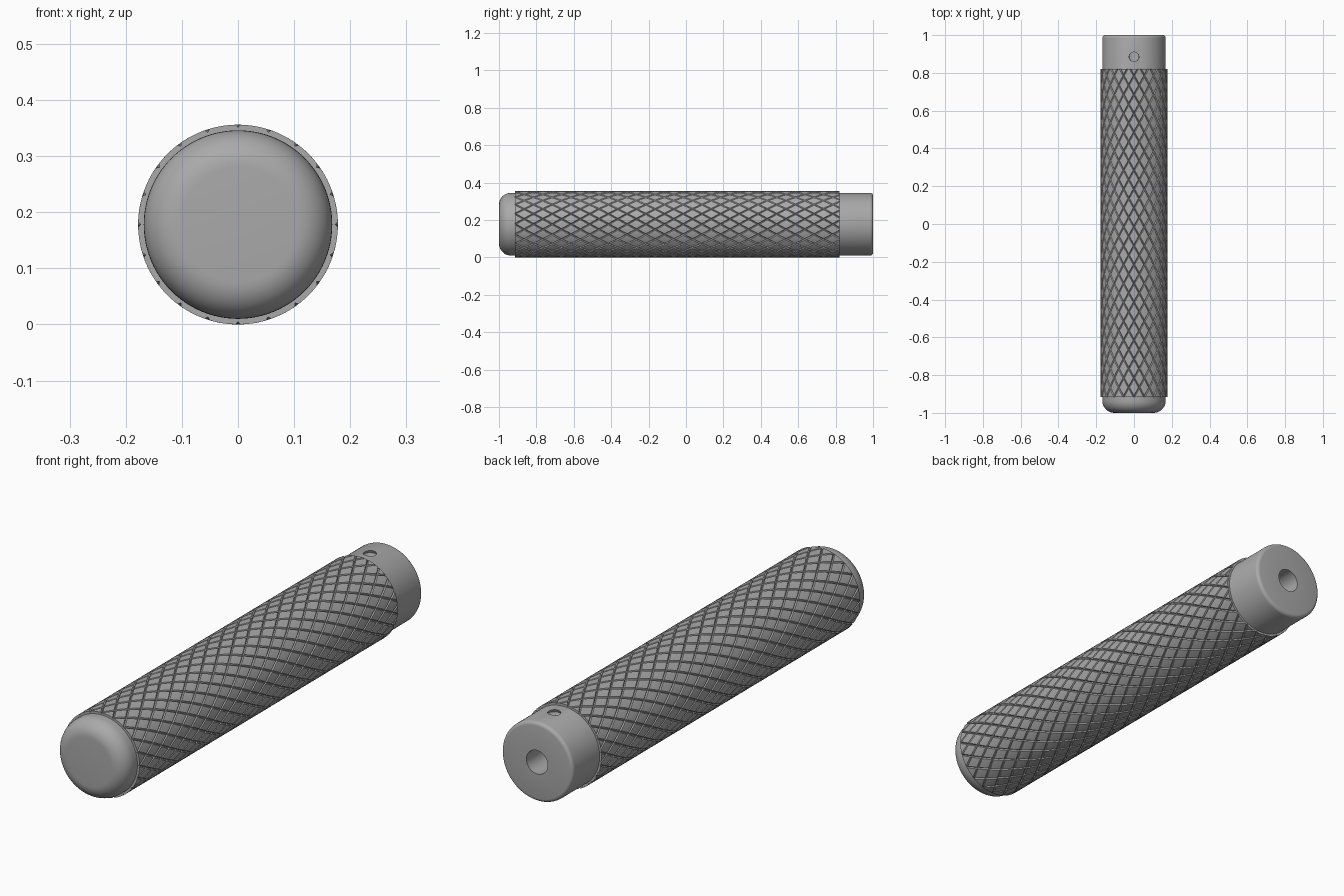
import bpy, bmesh, math
from mathutils import Vector

if "Cube" in bpy.data.objects:
    bpy.data.objects.remove(bpy.data.objects["Cube"])

GRIP_R, BODY_R = 0.178, 0.168
GRIP_FRONT, GRIP_BACK = -0.915, 0.82
STARTS, PITCH, DEPTH, HALF_W = 20, 0.1, 0.005, 0.08

steel = bpy.data.materials.new("Grey steel")
steel.use_nodes = True
GREY = (0.40, 0.40, 0.40, 1)
steel.diffuse_color = GREY
bsdf = steel.node_tree.nodes["Principled BSDF"]
bsdf.inputs["Base Color"].default_value = GREY


def finish(name, bm, location):
    bmesh.ops.recalc_face_normals(bm, faces=bm.faces)
    mesh = bpy.data.meshes.new(name)
    bm.to_mesh(mesh)
    bm.free()
    mesh.materials.append(steel)
    obj = bpy.data.objects.new(name, mesh)
    obj.location = location
    bpy.context.collection.objects.link(obj)
    return obj


def lathe(name, profile, axis, location, steps):
    """Revolve (radius, distance along axis) points into a closed solid."""
    bm = bmesh.new()
    side = Vector((1, 0, 0))
    verts = [bm.verts.new(side * r + axis * d) for r, d in profile]
    edges = [bm.edges.new(pair) for pair in zip(verts, verts[1:])]
    bmesh.ops.spin(bm, geom=verts + edges, cent=(0, 0, 0), axis=axis,
                   angle=math.tau, steps=steps)
    bmesh.ops.remove_doubles(bm, verts=bm.verts, dist=1e-5)
    return finish(name, bm, location)


def fillet(r, d, radius, start, steps):
    """Quarter arc around (r, d), beginning at the start angle in degrees."""
    angles = [math.radians(start + 90 * i / steps) for i in range(steps + 1)]
    return [(r + radius * math.cos(a), d + radius * math.sin(a)) for a in angles]


def smooth(obj):
    bpy.ops.object.select_all(action="DESELECT")
    obj.select_set(True)
    bpy.context.view_layer.objects.active = obj
    bpy.ops.object.shade_smooth_by_angle(angle=math.radians(25))


# Body with a rounded front end and a bored back end
bore = 0.05
profile = [(0, -1)]
profile += fillet(BODY_R - 0.065, -0.935, 0.065, -90, 10)
profile += fillet(BODY_R - 0.015, 0.985, 0.015, 0, 4)
profile += [(bore, 1), (bore, 0.5), (0, 0.47)]
body = lathe("handle_body", profile, Vector((0, 1, 0)), (0, 0, GRIP_R), 96)

# Threaded set-screw hole through the top of the collar
thread = [(0, 0.0)]
for i in range(15):
    thread.append((0.030 if i % 2 else 0.025, 0.012 * i))
thread += [(0.030, 0.18), (0.030, 0.22), (0, 0.22)]
cutter = lathe("screw_hole_cutter", thread, Vector((0, 0, 1)), (0, 0.885, GRIP_R), 32)
cutter.hide_render = True
cut = body.modifiers.new("Screw hole", "BOOLEAN")
cut.operation, cut.solver, cut.object = "DIFFERENCE", "EXACT", cutter
bpy.context.view_layer.objects.active = body
bpy.ops.object.modifier_apply(modifier=cut.name)
bpy.data.objects.remove(cutter)
smooth(body)

# Knurled sleeve: diamond cells bounded by two crossing families of V grooves
stops = [0, HALF_W] + [HALF_W + (1 - 2 * HALF_W) * k / 4 for k in (1, 2, 3)] + [1 - HALF_W, 1]


def knurl_point(a, b, u, v):
    groove = min(u, 1 - u, v, 1 - v) < 1e-6
    r = GRIP_R - (DEPTH if groove else 0)
    theta = math.pi / 2 + (a + u + b + v) * math.pi / STARTS
    y = GRIP_FRONT + (a + u - b - v) * PITCH / 2
    return (r * math.cos(theta), y, r * math.sin(theta))


bm = bmesh.new()
rows = math.ceil(2 * (GRIP_BACK - GRIP_FRONT) / PITCH) + 1
for row in range(-1, rows + 1):
    for i in range(STARTS):
        a, b = row + i, i
        grid = [[bm.verts.new(knurl_point(a, b, u, v)) for v in stops] for u in stops]
        for g0, g1 in zip(grid, grid[1:]):
            for k in range(len(stops) - 1):
                bm.faces.new((g0[k], g1[k], g1[k + 1], g0[k + 1]))
bmesh.ops.remove_doubles(bm, verts=bm.verts, dist=1e-5)

# Trim both ends square and close them with rims down to the body
for y, direction in ((GRIP_FRONT, -1), (GRIP_BACK, 1)):
    geom = bm.verts[:] + bm.edges[:] + bm.faces[:]
    bmesh.ops.bisect_plane(bm, geom=geom, dist=1e-6, plane_co=(0, y, 0),
                           plane_no=(0, direction, 0), clear_outer=True)
    rim = [e for e in bm.edges if e.is_boundary
           and all(abs(v.co.y - y) < 1e-4 for v in e.verts)]
    ring = bmesh.ops.extrude_edge_only(bm, edges=rim)["geom"]
    for v in ring:
        if isinstance(v, bmesh.types.BMVert):
            scale = (BODY_R - 0.004) / math.hypot(v.co.x, v.co.z)
            v.co.x *= scale
            v.co.z *= scale
grip = finish("knurled_grip", bm, (0, 0, GRIP_R))
smooth(grip)
